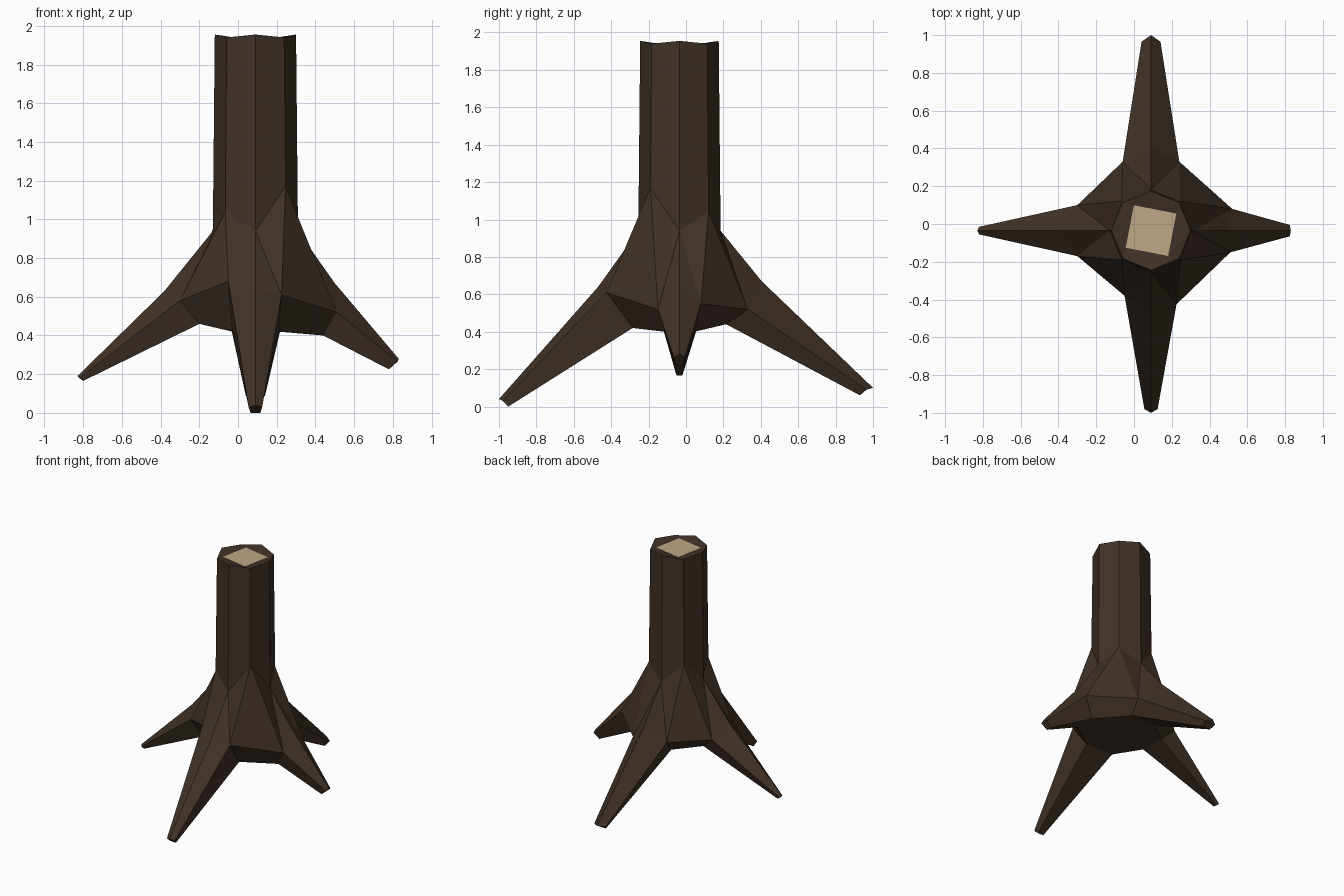
import bpy, bmesh
from math import sin, cos, radians
from mathutils import Vector

if "Cube" in bpy.data.objects:
    bpy.data.objects.remove(bpy.data.objects["Cube"], do_unlink=True)

CENTRE = Vector((0.09, -0.035, 0))


def material(name, rgb):
    mat = bpy.data.materials.new(name)
    mat.use_nodes = True
    mat.diffuse_color = (*rgb, 1)
    shader = mat.node_tree.nodes["Principled BSDF"]
    shader.inputs["Base Color"].default_value = (*rgb, 1)
    shader.inputs["Roughness"].default_value = 0.9
    return mat


bark = material("dark_bark", (0.05, 0.031, 0.02))
wood = material("cut_wood", (0.52, 0.39, 0.24))

bm = bmesh.new()


def polar(radius, degrees, z):
    a = radians(degrees)
    return bm.verts.new(CENTRE + Vector((radius * cos(a), radius * sin(a), z)))


def local(degrees, out, side, z):
    """Point placed along a root direction, offset sideways from it."""
    a = radians(degrees)
    along = Vector((cos(a), sin(a), 0))
    across = Vector((-sin(a), cos(a), 0))
    return bm.verts.new(CENTRE + along * out + across * side + Vector((0, 0, z)))


def face(*verts, mat=0):
    f = bm.faces.new(verts)
    f.material_index = mat
    return f


# Eight-sided trunk: root crests at even corners, valleys at odd ones
valley_z = [1.04, 1.10, 1.04, 1.17]
base = [polar(0.22, 45 * i, valley_z[i // 2] if i % 2 else 0.94) for i in range(8)]
rim = [polar(0.21, 45 * i, 1.94 if i % 2 else 1.955) for i in range(8)]
for i in range(8):
    j = (i + 1) % 8
    face(base[i], base[j], rim[j], rim[i])

# Square cut face inside the uneven rim
cut = [polar(0.162, 34 + 90 * k, 1.937) for k in range(4)]
for k in range(4):
    a, b, c = rim[2 * k], rim[2 * k + 1], rim[(2 * k + 2) % 8]
    face(a, b, cut[k])
    face(b, c, cut[k])
    face(c, cut[(k + 1) % 4], cut[k])
face(*cut, mat=1)

# Roots: each point is (out, half width, z); the knee has two different sides
roots = [
    dict(crest=(0.41, 0.67), left=(0.43, 0.115, 0.55), right=(0.42, 0.115, 0.52),
         under=(0.35, 0.08, 0.40),
         tip=((0.74, 0, 0.28), (0.735, 0.03, 0.265), (0.69, 0.02, 0.225))),
    dict(crest=(0.44, 0.67), left=(0.365, 0.15, 0.55), right=(0.365, 0.15, 0.52),
         under=(0.25, 0.11, 0.44),
         tip=((1.035, 0, 0.10), (1.0, 0.05, 0.09), (0.965, 0.03, 0.06))),
    dict(crest=(0.47, 0.63), left=(0.39, 0.135, 0.58), right=(0.39, 0.135, 0.55),
         under=(0.29, 0.10, 0.46),
         tip=((0.92, 0, 0.19), (0.91, 0.02, 0.18), (0.89, 0.015, 0.165))),
    dict(crest=(0.435, 0.64), left=(0.39, 0.135, 0.61), right=(0.345, 0.14, 0.68),
         under=(0.25, 0.12, 0.42),
         tip=((0.965, 0, 0.04), (0.945, 0.035, 0.03), (0.915, 0.025, 0.0))),
]


def ring(angle, crest, left, right, under):
    """Five-sided section: crest, left, lower left, lower right, right."""
    def mirror(p):
        return (p[0], -p[1], p[2])
    return [local(angle, *p) for p in (crest, left, under, mirror(under), mirror(right))]


knees = []
for k, r in enumerate(roots):
    angle = 90 * k
    knee = ring(angle, (r["crest"][0], 0, r["crest"][1]), r["left"], r["right"], r["under"])
    top, side, low = r["tip"]
    end = ring(angle, top, side, side, low)
    for i in range(5):
        j = (i + 1) % 5
        if i != 2:
            face(knee[i], knee[j], end[j], end[i])
    face(knee[2], knee[3], end[3], end[2])
    face(*end)
    knees.append(knee)

# Flared collar joining the trunk, the root knees and the webs between roots
for k in range(4):
    crest, left, low_left, low_right, right = knees[k]
    following = knees[(k + 1) % 4]
    top, valley, previous = base[2 * k], base[2 * k + 1], base[2 * k - 1]
    face(top, crest, left)
    face(top, left, valley)
    face(top, right, crest)
    face(top, previous, right)
    face(valley, left, following[4])
    face(left, low_left, following[3], following[4])

# Underside: centre fan across the lower knee corners
hub = bm.verts.new(CENTRE + Vector((0, 0, 0.43)))
corners = [v for knee in knees for v in (knee[3], knee[2])]
for i, v in enumerate(corners):
    face(hub, corners[(i + 1) % len(corners)], v)

bmesh.ops.recalc_face_normals(bm, faces=bm.faces[:])
mesh = bpy.data.meshes.new("tree_stump")
bm.to_mesh(mesh)
bm.free()
mesh.materials.append(bark)
mesh.materials.append(wood)
stump = bpy.data.objects.new("tree_stump", mesh)
bpy.context.scene.collection.objects.link(stump)
